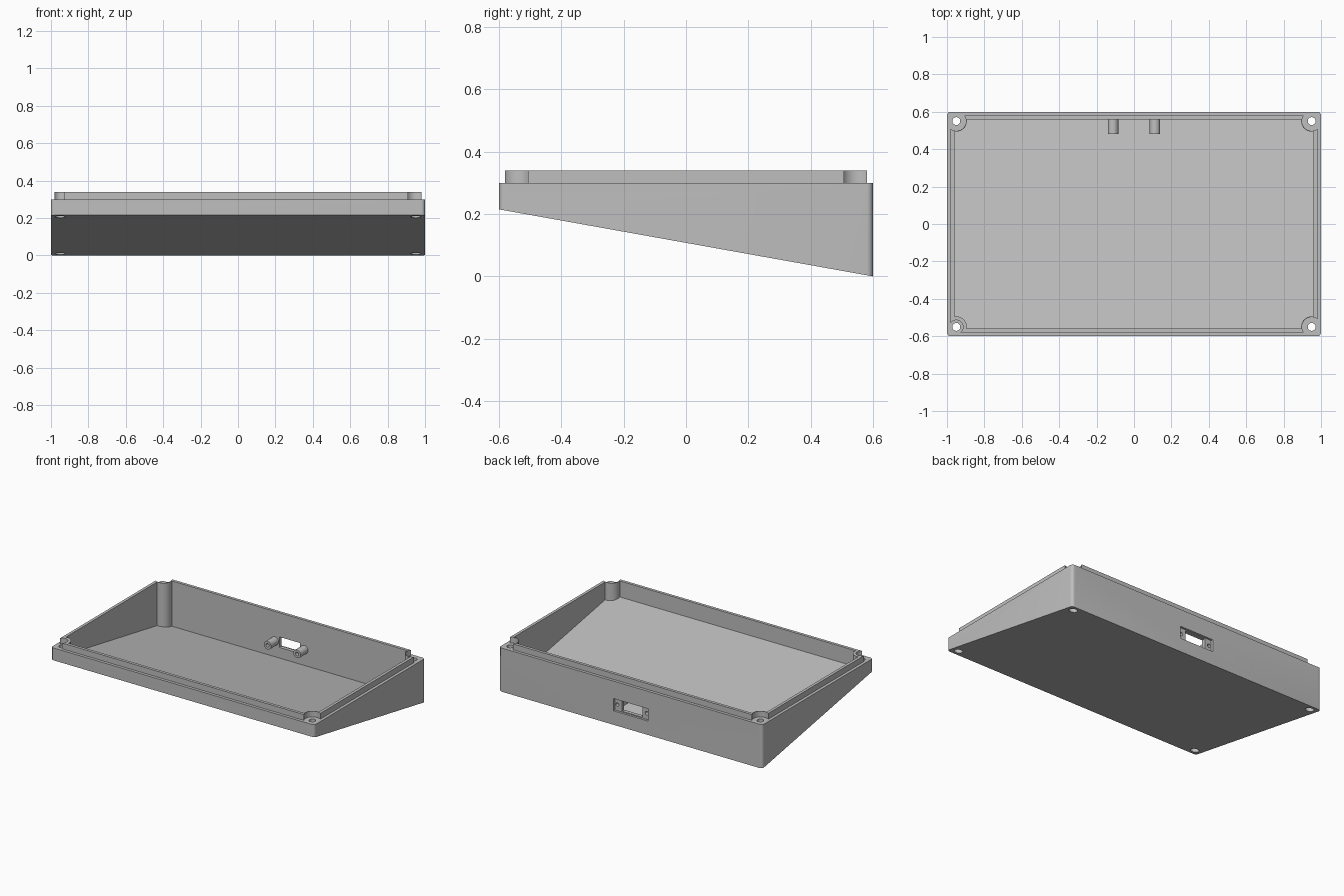
import bpy
import bmesh
import math
from mathutils import Matrix

cube = bpy.data.objects.get("Cube")
if cube:
    bpy.data.objects.remove(cube, do_unlink=True)

# Main sizes
HALF_X, HALF_Y = 1.0, 0.6
RIM_Z, LIP_Z = 0.30, 0.34
WALL, LEDGE, FLOOR = 0.04, 0.02, 0.022
BOSS_X, BOSS_Y = 0.95, 0.55
PORT_Z, POST_X = 0.138, 0.112
FRONT_Z = 0.215


def base_z(y):
    """Height of the sloping underside."""
    return FRONT_Z * (HALF_Y - y) / (2 * HALF_Y)


def make_object(name, bm):
    bmesh.ops.recalc_face_normals(bm, faces=bm.faces)
    mesh = bpy.data.meshes.new(name)
    bm.to_mesh(mesh)
    bm.free()
    obj = bpy.data.objects.new(name, mesh)
    bpy.context.collection.objects.link(obj)
    return obj


def box(name, x0, x1, y0, y1, z0, z1, rounding=0):
    bm = bmesh.new()
    bmesh.ops.create_cube(bm, size=1)
    for v in bm.verts:
        v.co = (x1 if v.co.x > 0 else x0, y1 if v.co.y > 0 else y0,
                z1 if v.co.z > 0 else z0)
    if rounding:
        upright = [e for e in bm.edges
                   if abs(e.verts[0].co.z - e.verts[1].co.z) > 0.01]
        bmesh.ops.bevel(bm, geom=upright, offset=rounding, segments=6,
                        profile=0.5, affect='EDGES')
    return make_object(name, bm)


def side_prism(name, profile, half_width):
    """Extrude a (y, z) outline along x."""
    bm = bmesh.new()
    face = bm.faces.new([bm.verts.new((-half_width, y, z)) for y, z in profile])
    out = bmesh.ops.extrude_face_region(bm, geom=[face])
    verts = [g for g in out["geom"] if isinstance(g, bmesh.types.BMVert)]
    bmesh.ops.translate(bm, verts=verts, vec=(2 * half_width, 0, 0))
    return make_object(name, bm)


def cylinder(name, radius, start, end, a, b, axis="Z"):
    """Cylinder along z at (x, y) = (a, b), or along y at (x, z) = (a, b)."""
    bm = bmesh.new()
    bmesh.ops.create_cone(bm, cap_ends=True, segments=48, radius1=radius,
                          radius2=radius, depth=end - start)
    mid = (start + end) / 2
    if axis == "Y":
        bm.transform(Matrix.Rotation(math.pi / 2, 4, 'X'))
        bm.transform(Matrix.Translation((a, mid, b)))
    else:
        bm.transform(Matrix.Translation((a, b, mid)))
    return make_object(name, bm)


def combine(target, tool, operation):
    """Apply a boolean and discard the tool."""
    tool.hide_render = True
    mod = target.modifiers.new(operation.title(), 'BOOLEAN')
    mod.operation = operation
    mod.solver = 'EXACT'
    mod.object = tool
    bpy.context.view_layer.objects.active = target
    bpy.ops.object.modifier_apply(modifier=mod.name)
    bpy.data.objects.remove(tool, do_unlink=True)


corners = [(sx, sy) for sx in (-1, 1) for sy in (-1, 1)]

# Outer body with the raised lip on its rim
case = box("enclosure_base", -HALF_X, HALF_X, -HALF_Y, HALF_Y, -0.05, RIM_Z, 0.02)
lx, ly = HALF_X - LEDGE, HALF_Y - LEDGE
combine(case, box("lip", -lx, lx, -ly, ly, 0.2, LIP_Z), 'UNION')

# Hollow interior, leaving a round screw boss in each corner
iy = HALF_Y - WALL
cavity = side_prism("cavity", [(-iy, base_z(-iy) + FLOOR), (iy, base_z(iy) + FLOOR),
                               (iy, 0.5), (-iy, 0.5)], HALF_X - WALL)
for sx, sy in corners:
    combine(cavity, cylinder("boss", 0.056, -0.2, 0.6, sx * BOSS_X, sy * BOSS_Y),
            'DIFFERENCE')
combine(case, cavity, 'DIFFERENCE')

# Sloping underside
slope = side_prism("slope", [(-0.8, base_z(-0.8)), (0.8, base_z(0.8)),
                             (0.8, -0.3), (-0.8, -0.3)], 1.2)
combine(case, slope, 'DIFFERENCE')

# Corner pockets, screw holes and counterbores (front right pocket is narrower)
for sx, sy in corners:
    x, y = sx * BOSS_X, sy * BOSS_Y
    pocket = 0.036 if (sx, sy) == (-1, -1) else 0.052
    combine(case, cylinder("pocket", pocket, RIM_Z, 0.4, x, y), 'DIFFERENCE')
    if pocket < 0.05:
        # Clear the lip outside the narrow pocket
        combine(case, box("corner_clear", -1.1, x, -0.7, y, RIM_Z, 0.4), 'DIFFERENCE')
    combine(case, cylinder("hole", 0.021, -0.2, 0.5, x, y), 'DIFFERENCE')
    combine(case, cylinder("counterbore", 0.027, -0.2, base_z(y) + 0.05, x, y),
            'DIFFERENCE')

# Rear connector port: inner posts, recess, opening and screw holes
for s in (-1, 1):
    combine(case, cylinder("post", 0.028, 0.48, 0.575, s * POST_X, PORT_Z, "Y"), 'UNION')
combine(case, box("recess", -0.13, 0.13, 0.585, 0.7, PORT_Z - 0.042, PORT_Z + 0.042),
        'DIFFERENCE')
combine(case, box("opening", -0.078, 0.078, 0.45, 0.7, PORT_Z - 0.036, PORT_Z + 0.036),
        'DIFFERENCE')
for s in (-1, 1):
    combine(case, cylinder("post_hole", 0.012, 0.4, 0.7, s * POST_X, PORT_Z, "Y"),
            'DIFFERENCE')

# Plain grey plastic
grey = bpy.data.materials.new("grey_plastic")
colour = (0.52, 0.52, 0.52, 1)
grey.use_nodes = True
grey.diffuse_color = colour
grey.node_tree.nodes["Principled BSDF"].inputs["Base Color"].default_value = colour
case.data.materials.clear()
case.data.materials.append(grey)
for poly in case.data.polygons:
    poly.material_index = 0

bpy.ops.object.select_all(action='DESELECT')
case.select_set(True)
bpy.context.view_layer.objects.active = case
bpy.ops.object.shade_smooth_by_angle(angle=math.radians(30))
